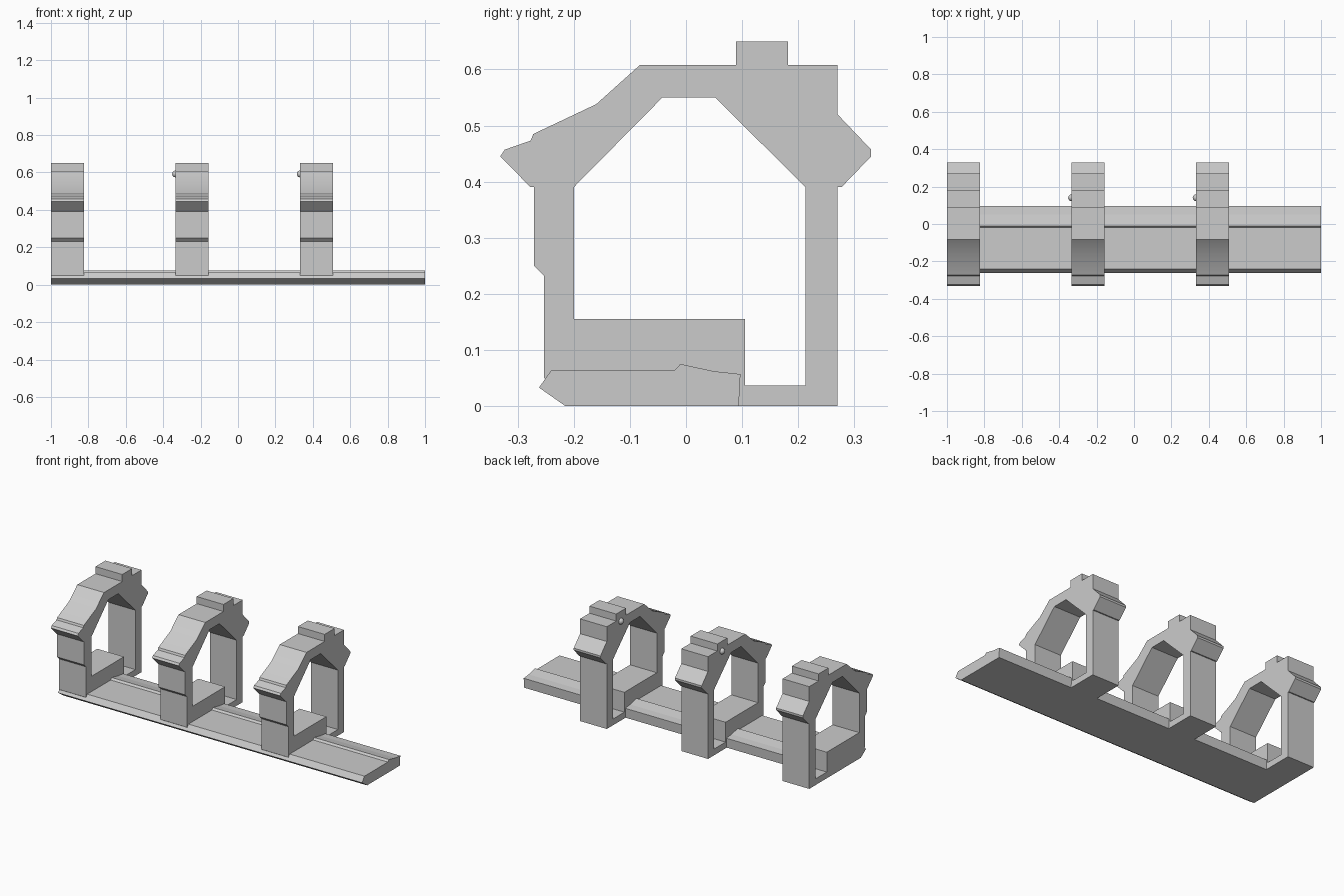
import bpy
import bmesh
import math
from mathutils import Matrix, Vector

default_cube = bpy.data.objects.get("Cube")
if default_cube:
    bpy.data.objects.remove(default_cube, do_unlink=True)

# Material
GREY = (0.6, 0.6, 0.6, 1.0)
grey = bpy.data.materials.new("plain_grey")
grey.use_nodes = True
grey.diffuse_color = GREY
grey.node_tree.nodes["Principled BSDF"].inputs["Base Color"].default_value = GREY


def add_object(name, bm):
    """Turn a bmesh into a linked, coloured object."""
    mesh = bpy.data.meshes.new(name)
    bm.to_mesh(mesh)
    bm.free()
    mesh.materials.append(grey)
    obj = bpy.data.objects.new(name, mesh)
    bpy.context.collection.objects.link(obj)
    return obj


def smooth(obj, angle):
    bpy.ops.object.select_all(action="DESELECT")
    obj.select_set(True)
    bpy.context.view_layer.objects.active = obj
    bpy.ops.object.shade_smooth_by_angle(angle=math.radians(angle))


def extrude_profile(name, x_start, x_end, *loops):
    """Fill (y, z) loops, the later ones being holes, and extrude along x."""
    bm = bmesh.new()
    for loop in loops:
        verts = [bm.verts.new((x_start, y, z)) for y, z in loop]
        for a, b in zip(verts, verts[1:] + verts[:1]):
            bm.edges.new((a, b))
    bmesh.ops.triangle_fill(bm, edges=bm.edges[:], use_beauty=True,
                            normal=Vector((1, 0, 0)))
    result = bmesh.ops.extrude_face_region(bm, geom=bm.faces[:],
                                           use_keep_orig=True)
    moved = [g for g in result["geom"] if isinstance(g, bmesh.types.BMVert)]
    bmesh.ops.translate(bm, verts=moved, vec=(x_end - x_start, 0, 0))
    bmesh.ops.recalc_face_normals(bm, faces=bm.faces[:])
    return add_object(name, bm)


# Long base rail with a sloping lip and a small ridge
rail_profile = [
    (-0.262, 0.033), (-0.215, 0), (0.094, 0), (0.097, 0.057),
    (0.05, 0.062), (-0.01, 0.075), (-0.02, 0.064), (-0.24, 0.064),
]
extrude_profile("base_rail", -1, 1, rail_profile)

# Arch outline: foot, rear post, rear cornice, top block, front roof and post
arch_outline = [
    (-0.253, 0.05), (-0.2, 0.01), (0.09, 0.01), (0.094, 0), (0.27, 0),
    (0.27, 0.39), (0.277, 0.39), (0.33, 0.445), (0.33, 0.457),
    (0.27, 0.52), (0.27, 0.608),
    (0.182, 0.608), (0.182, 0.65), (0.089, 0.65), (0.089, 0.608),
    (-0.082, 0.608), (-0.16, 0.538), (-0.272, 0.485), (-0.277, 0.473),
    (-0.323, 0.457), (-0.331, 0.445), (-0.277, 0.39), (-0.271, 0.39),
    (-0.271, 0.25), (-0.253, 0.232),
]
arch_opening = [
    (-0.2, 0.155), (0.105, 0.155), (0.105, 0.037), (0.213, 0.037),
    (0.213, 0.39), (0.052, 0.55), (-0.042, 0.55), (-0.2, 0.39),
]

SPACING = 0.666
WIDTH = 0.176
for index, place in enumerate(("right", "middle", "left")):
    x = -1 + index * SPACING
    arch = extrude_profile(place + "_arch", x, x + WIDTH,
                           arch_outline, arch_opening)
    smooth(arch, 20)

    # Round stud on the side of the inner arches
    if index > 0:
        bm = bmesh.new()
        bmesh.ops.create_uvsphere(
            bm, u_segments=16, v_segments=10, radius=0.018,
            matrix=Matrix.Translation((x, 0.14, 0.592)))
        smooth(add_object(place + "_stud", bm), 60)
